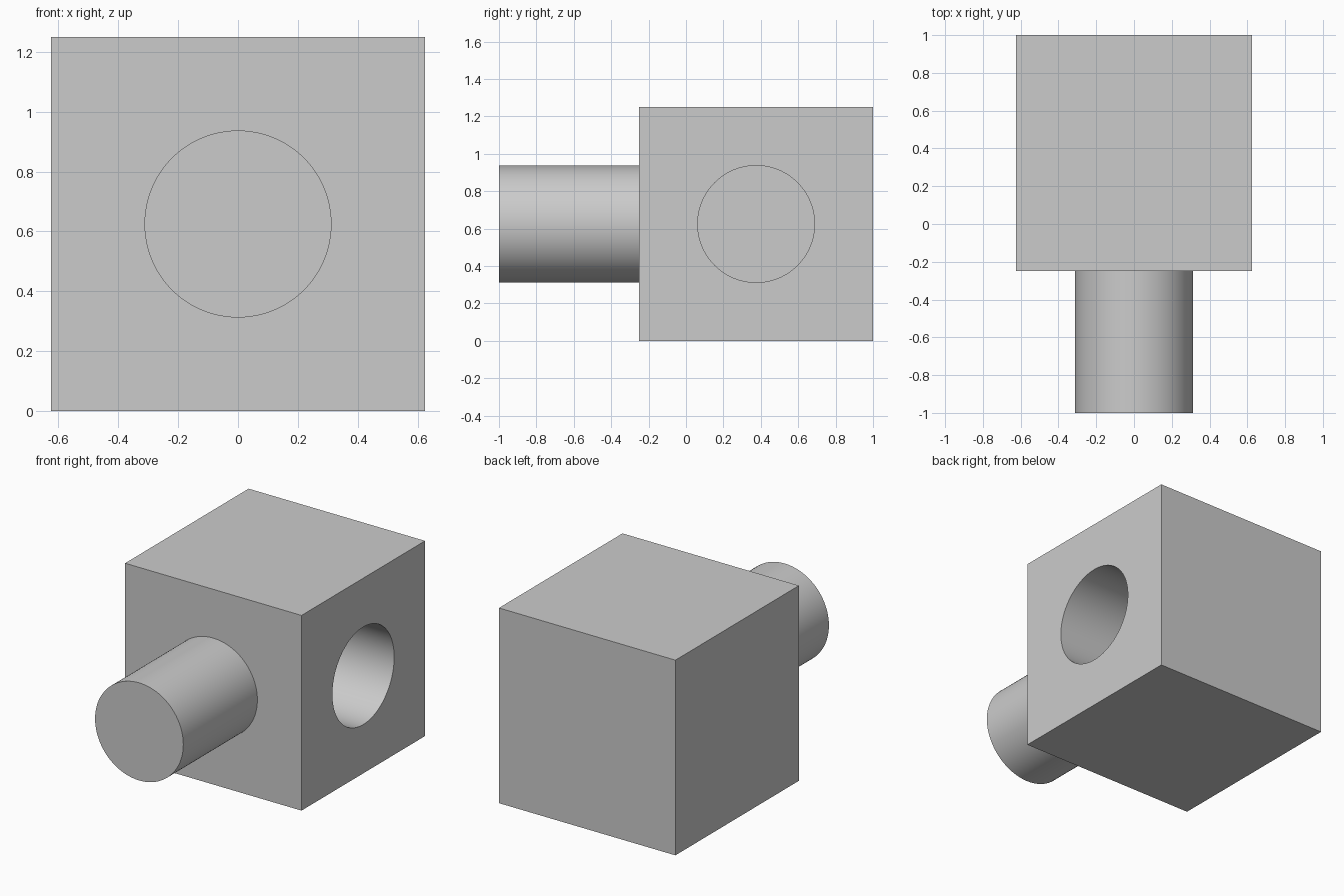
import bpy
from math import pi, radians

cube = bpy.data.objects.get("Cube")
if cube:
    bpy.data.objects.remove(cube, do_unlink=True)

SIDE, RADIUS, PIN_LENGTH, HOLE_DEPTH = 1.25, 0.3125, 0.75, 0.75
OVERLAP = 0.1
CENTRE_Y, CENTRE_Z = 1 - SIDE / 2, SIDE / 2

grey = bpy.data.materials.new("plain grey")
grey.use_nodes = True
colour = (0.6, 0.6, 0.6, 1)
grey.diffuse_color = colour
grey.node_tree.nodes["Principled BSDF"].inputs["Base Color"].default_value = colour


def finish(name):
    obj = bpy.context.object
    obj.name = name
    bpy.ops.object.transform_apply(location=False, rotation=True, scale=True)
    obj.data.materials.append(grey)
    return obj


def rod(name, length, location, rotation):
    bpy.ops.mesh.primitive_cylinder_add(vertices=96, radius=RADIUS, depth=length,
                                        location=location, rotation=rotation)
    return finish(name)


def combine(target, tool, operation):
    mod = target.modifiers.new(operation.lower(), "BOOLEAN")
    mod.operation, mod.object, mod.solver = operation, tool, "EXACT"
    bpy.context.view_layer.objects.active = target
    bpy.ops.object.modifier_apply(modifier=mod.name)
    bpy.data.objects.remove(tool, do_unlink=True)


# Cube body
bpy.ops.mesh.primitive_cube_add(size=SIDE, location=(0, CENTRE_Y, CENTRE_Z))
block = finish("block_with_pin_and_socket")

# Round pin on the front, rooted a little inside the block
pin = rod("pin", PIN_LENGTH + OVERLAP,
          (0, -1 + (PIN_LENGTH + OVERLAP) / 2, CENTRE_Z), (pi / 2, 0, 0))
combine(block, pin, "UNION")

# Blind round socket in the +x side
socket = rod("socket_cutter", HOLE_DEPTH + OVERLAP,
             (SIDE / 2 + (OVERLAP - HOLE_DEPTH) / 2, CENTRE_Y, CENTRE_Z), (0, pi / 2, 0))
socket.hide_render = True
combine(block, socket, "DIFFERENCE")

bpy.ops.object.select_all(action="DESELECT")
block.select_set(True)
bpy.context.view_layer.objects.active = block
bpy.ops.object.shade_smooth_by_angle(angle=radians(30))
